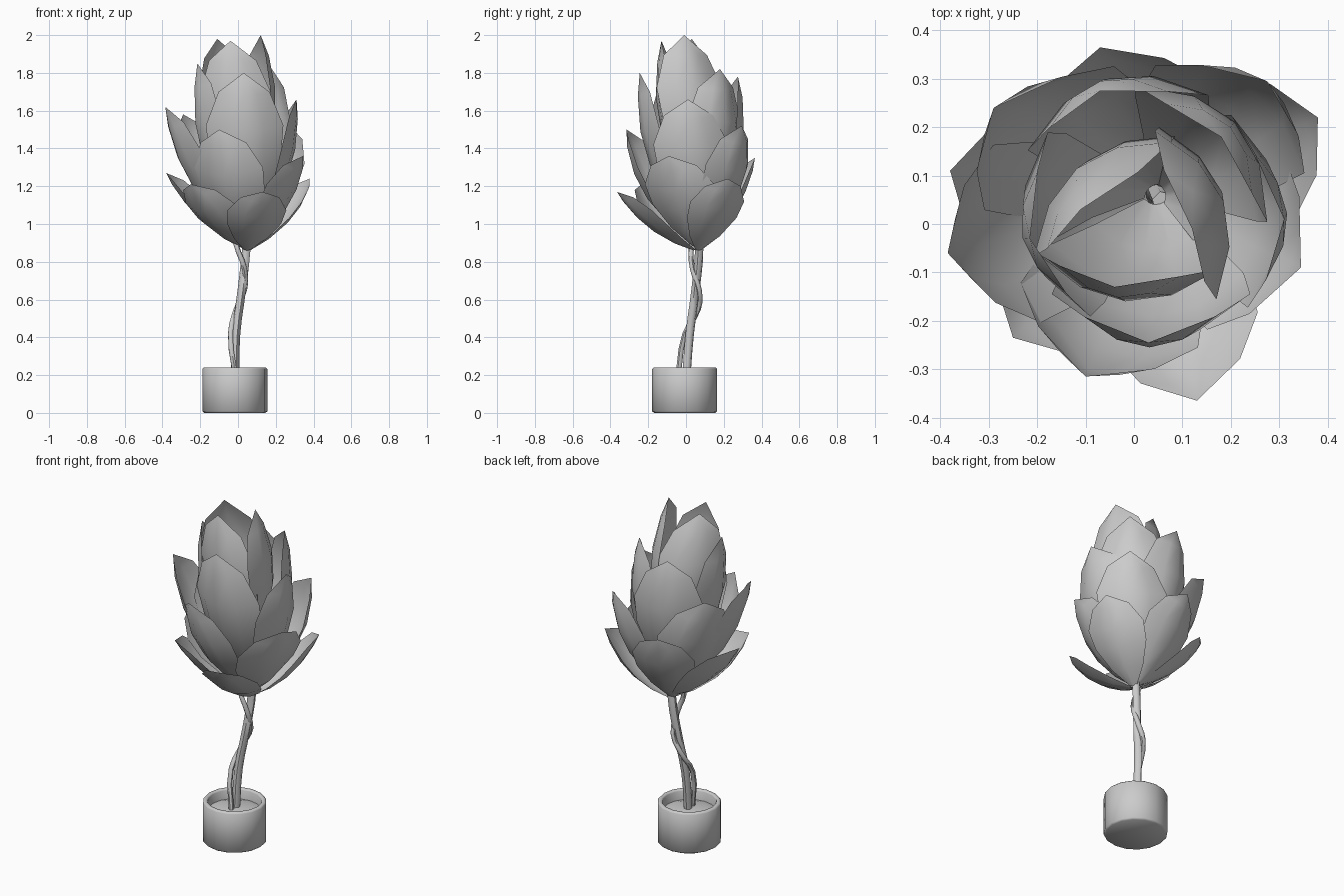
import bpy, bmesh, math
from mathutils import Vector

cube = bpy.data.objects.get("Cube")
if cube:
    bpy.data.objects.remove(cube)

grey = bpy.data.materials.new("plain_grey")
grey.use_nodes = True
grey.diffuse_color = (0.6, 0.6, 0.6, 1)
grey.node_tree.nodes["Principled BSDF"].inputs["Base Color"].default_value = (0.6, 0.6, 0.6, 1)


def finish(name, bm):
    """Turn a bmesh into a smooth shaded object."""
    mesh = bpy.data.meshes.new(name)
    bm.to_mesh(mesh)
    bm.free()
    mesh.materials.append(grey)
    obj = bpy.data.objects.new(name, mesh)
    bpy.context.collection.objects.link(obj)
    bpy.ops.object.select_all(action='DESELECT')
    obj.select_set(True)
    bpy.context.view_layer.objects.active = obj
    bpy.ops.object.shade_smooth_by_angle(angle=math.radians(60))
    return obj


# Pot: hollow lathe with soil filling it
def lathe(name, profile, centre, sides):
    bm = bmesh.new()
    verts = [bm.verts.new((r, 0, z)) for r, z in profile]
    edges = [bm.edges.new(pair) for pair in zip(verts, verts[1:])]
    bmesh.ops.spin(bm, geom=verts + edges, cent=(0, 0, 0), axis=(0, 0, 1),
                   angle=math.tau, steps=sides, use_merge=True)
    bmesh.ops.remove_doubles(bm, verts=bm.verts, dist=0.0005)
    bmesh.ops.recalc_face_normals(bm, faces=bm.faces)
    finish(name, bm).location = centre


POT = (-0.017, -0.007, 0)
lathe("pot", [(0, 0), (0.162, 0), (0.172, 0.008), (0.172, 0.232), (0.165, 0.24),
              (0.15, 0.24), (0.145, 0.232), (0.143, 0.15), (0, 0.15)], POT, 16)
lathe("soil", [(0.143, 0.18), (0.1, 0.195), (0, 0.2)], POT, 16)


# Stem and the thin vine twisting around it
def stalk(name, points, radius):
    curve = bpy.data.curves.new(name, 'CURVE')
    curve.dimensions = '3D'
    curve.bevel_depth = radius
    curve.bevel_resolution = 1
    curve.resolution_u = 3
    curve.use_fill_caps = True
    spline = curve.splines.new('BEZIER')
    spline.bezier_points.add(len(points) - 1)
    for knot, co in zip(spline.bezier_points, points):
        knot.co = co
        knot.handle_left_type = knot.handle_right_type = 'AUTO'
    temp = bpy.data.objects.new(name + "_path", curve)
    bpy.context.collection.objects.link(temp)
    bpy.context.view_layer.update()
    bm = bmesh.new()
    bm.from_mesh(temp.to_mesh())
    temp.to_mesh_clear()
    bpy.data.objects.remove(temp)
    finish(name, bm)


stalk("stem", [(-0.015, 0, 0.17), (-0.01, 0.02, 0.42), (0.02, 0.05, 0.65),
               (0.045, 0.07, 0.88), (0.06, 0.045, 1.15)], 0.023)
stalk("vine", [(-0.01, -0.045, 0.17), (-0.04, -0.005, 0.42), (-0.01, 0.065, 0.55),
               (0.035, 0.07, 0.65), (0.035, 0.035, 0.76), (-0.01, 0.03, 0.89),
               (-0.04, 0.12, 1.15)], 0.014)

# Petal outline: position along the length, share of the half width
OUTLINE = [(0, 0.12), (0.2, 0.56), (0.45, 0.92), (0.66, 1), (0.87, 0.66), (1, 0)]
ACROSS = (-1, -0.5, 0, 0.5, 1)


def petal(name, facing, base_z, tip, width, bulge, cup):
    """Cupped sheet that leaves the stem, swells outward and ends in a point."""
    a = math.radians(facing)
    out = Vector((math.cos(a), math.sin(a), 0))
    side = Vector((-out.y, out.x, 0))
    base = Vector((0.045, 0.06, base_z)) + out * 0.02
    tip = Vector(tip)
    chord = (tip - base).normalized()
    normal = (out - chord * out.dot(chord)).normalized()
    control = (base + tip) / 2 + normal * bulge * 2
    bm = bmesh.new()
    rows = []
    for t, share in OUTLINE:
        mid = base * (1 - t) ** 2 + control * 2 * t * (1 - t) + tip * t * t
        half = share * width / 2
        rows.append([bm.verts.new(mid + side * u * half - normal * cup * u * u * half)
                     for u in ACROSS])
    for low, high in zip(rows, rows[1:]):
        for i in range(len(ACROSS) - 1):
            bm.faces.new((low[i], low[i + 1], high[i + 1], high[i]))
    bmesh.ops.remove_doubles(bm, verts=bm.verts, dist=0.0005)
    finish(name, bm)


# Petals from the lowest ring to the closed top
RINGS = {
    "lowest_petal": (0.05, 0.35, [
        (-76, 0.86, (0.13, -0.365, 1.17), 0.32),
        (226, 0.87, (-0.25, -0.235, 1.21), 0.36),
        (165, 0.88, (-0.38, 0.11, 1.27), 0.34),
        (27, 0.86, (0.38, 0.22, 1.24), 0.32),
        (105, 0.87, (-0.07, 0.365, 1.35), 0.36),
        (-23, 0.88, (0.345, -0.09, 1.36), 0.4)]),
    "middle_petal": (0.09, 0.45, [
        (-110, 0.9, (-0.1, -0.315, 1.5), 0.39),
        (195, 0.92, (-0.385, -0.06, 1.62), 0.38),
        (138, 0.9, (-0.29, 0.24, 1.58), 0.4),
        (54, 0.92, (0.275, 0.295, 1.52), 0.38),
        (5, 0.95, (0.31, 0.01, 1.66), 0.4)]),
    "upper_petal": (0.11, 0.5, [
        (-90, 0.98, (0.03, -0.245, 1.8), 0.41),
        (193, 1.0, (-0.215, -0.03, 1.85), 0.39),
        (107, 1.0, (-0.07, 0.275, 1.78), 0.39),
        (44, 1.05, (0.18, 0.18, 1.82), 0.39)]),
    "top_petal": (0.1, 0.45, [
        (-95, 1.15, (-0.04, -0.13, 1.97), 0.38),
        (20, 1.18, (0.12, -0.01, 2.0), 0.37),
        (130, 1.18, (-0.11, 0.03, 1.98), 0.37)]),
}
for ring, (bulge, cup, petals) in RINGS.items():
    for number, (facing, base_z, tip, width) in enumerate(petals, 1):
        petal(f"{ring}_{number}", facing, base_z, tip, width, bulge, cup)
